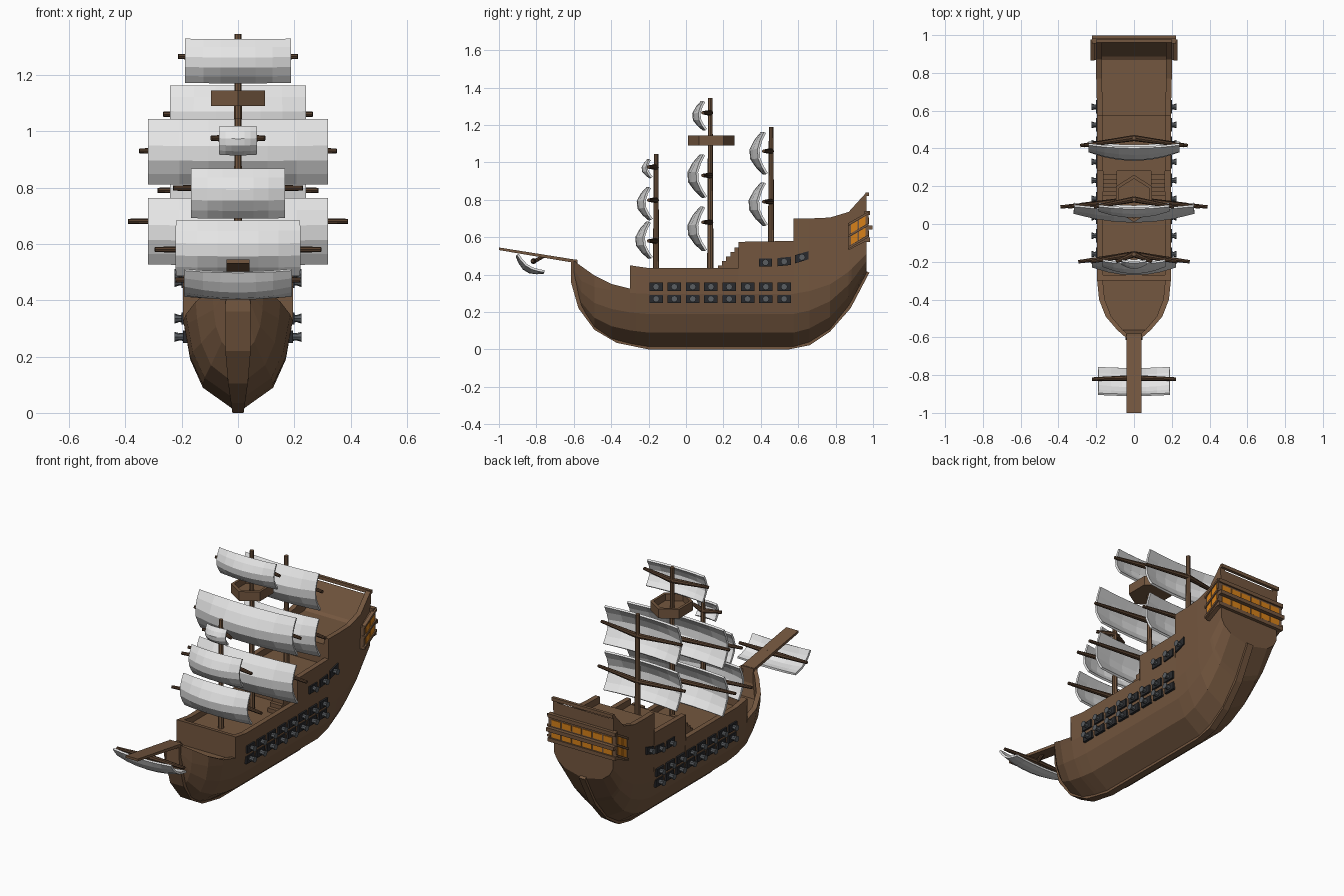
import bpy, bmesh, math
from mathutils import Vector, Matrix

if "Cube" in bpy.data.objects:
    bpy.data.objects.remove(bpy.data.objects["Cube"])

def material(name, rgb):
    m = bpy.data.materials.new(name)
    m.diffuse_color = (*rgb, 1)
    m.use_nodes = True
    m.node_tree.nodes["Principled BSDF"].inputs["Base Color"].default_value = m.diffuse_color
    return m

WOOD = material("brown wood", (0.175, 0.095, 0.05))
DARK = material("dark wood", (0.09, 0.048, 0.026))
SAIL = material("sail cloth", (0.78, 0.78, 0.78))
IRON = material("cannon iron", (0.10, 0.11, 0.12))
PORT = material("gun port black", (0.022, 0.023, 0.026))
GLOW = material("window orange", (0.68, 0.22, 0.01))

def finish(bm, name, mat):
    bmesh.ops.recalc_face_normals(bm, faces=bm.faces)
    me = bpy.data.meshes.new(name)
    bm.to_mesh(me)
    bm.free()
    me.materials.append(mat)
    ob = bpy.data.objects.new(name, me)
    bpy.context.collection.objects.link(ob)
    return ob

def loft(name, rings, mat):
    """Skin a row of closed rings and cap both ends."""
    bm = bmesh.new()
    rows = [[bm.verts.new(p) for p in r] for r in rings]
    n = len(rows[0])
    for a, b in zip(rows, rows[1:]):
        for i in range(n):
            bm.faces.new((a[i], a[(i + 1) % n], b[(i + 1) % n], b[i]))
    bm.faces.new(rows[0])
    bm.faces.new(rows[-1])
    bmesh.ops.remove_doubles(bm, verts=bm.verts, dist=1e-5)
    return finish(bm, name, mat)

def box(name, x, y, z, mat):
    return loft(name, [[(a, y[0], z[0]), (a, y[1], z[0]), (a, y[1], z[1]), (a, y[0], z[1])] for a in x], mat)

def prism(name, profile, x0, x1, mat):
    return loft(name, [[(x, y, z) for y, z in profile] for x in (x0, x1)], mat)

def rod(name, p0, p1, r0, r1, mat, sides=8):
    p0, p1 = Vector(p0), Vector(p1)
    d = p1 - p0
    bm = bmesh.new()
    rot = d.to_track_quat('Z', 'Y').to_matrix().to_4x4()
    bmesh.ops.create_cone(bm, cap_ends=True, segments=sides, radius1=r0, radius2=r1, depth=d.length,
                          matrix=Matrix.Translation((p0 + p1) / 2) @ rot)
    return finish(bm, name, mat)

# Hull: stations of (y, keel z, half width, section height, rail z, deck z); repeated y makes a step
stations = [
    (-.60, .36, .045, .46, .475, .44), (-.56, .21, .09, .44, .445, .31),
    (-.49, .11, .15, .44, .395, .31), (-.40, .055, .185, .44, .35, .31),
    (-.30, .03, .195, .43, .325, .31), (-.30, .03, .195, .43, .45, .45),
    (-.27, .025, .195, .43, .445, .445), (-.27, .025, .195, .43, .445, .40),
    (-.20, .015, .195, .43, .435, .40), (.28, .015, .195, .43, .435, .40),
    (.28, .015, .195, .43, .575, .54), (.575, .015, .195, .43, .58, .54),
    (.575, .015, .195, .43, .70, .66), (.66, .04, .197, .44, .70, .66),
    (.77, .11, .2, .46, .705, .66), (.87, .235, .2, .50, .735, .66),
    (.885, .26, .2, .51, .752, .67), (.965, .41, .2, .56, .84, .81)]
rings = []
for y, k, w, ref, rail, deck in stations:
    half = [(min(.02, w), k)] + [(w * a, k + (ref - k) * f) for a, f in ((.64, .18), (.87, .42), (.97, .68))]
    half += [(w, rail), (w - .03, rail), (w - .03, deck)]
    rings.append([(x, y, z) for x, z in half] + [(-x, y, z) for x, z in reversed(half)])
loft("hull", rings, WOOD)

# Keel and stem strip following the bottom outline
path = [(-.615, .48, .04), (-.615, .36, .045), (-.575, .22, .045), (-.49, .105, .035), (-.37, .035, .025),
        (-.2, 0, .02), (.55, 0, .02), (.66, .022, .02), (.77, .095, .02), (.88, .22, .02), (.98, .41, .02)]
rings = []
for i, (y, z, w) in enumerate(path):
    a, b = path[max(i - 1, 0)], path[min(i + 1, len(path) - 1)]
    t = Vector((b[0] - a[0], b[1] - a[1])).normalized() * .032
    iy, iz = y - t.y, z + t.x
    rings.append([(-w, y, z), (w, y, z), (w, iy, iz), (-w, iy, iz)])
loft("keel", rings, WOOD)

# Bowsprit plank
prism("bowsprit", [(-1, .545), (-1, .531), (-.58, .46), (-.58, .478)], -.04, .04, WOOD)

# Stairs on both sides from main deck to quarter deck
for s in (-1, 1):
    prof = [(.28, .40), (.15, .40)]
    for i in range(6):
        y, z = .15 + i * .0217, .40 + (i + 1) * .024
        prof += [(y, z), (y + .0217, z)]
    prism("stairs", prof, s * .09, s * .165, WOOD)

# Stern gallery with ledges and orange windows
prism("stern_gallery", [(.868, .53), (.975, .585), (.975, .73), (.868, .66)], -.222, .222, WOOD)
for z, y in ((.575, .984), (.640, .998), (.718, .984)):
    box("gallery_ledge", (-.222, .222), (.955, y), (z, z + .022), WOOD)
for z0 in (.60, .67):
    for i in range(6):
        x = (i - 2.5) * .068
        box("stern_window", (x - .029, x + .029), (.972, .979), (z0 + .001, z0 + .036), GLOW)
box("transom_rail", (-.2, .2), (.96, .978), (.82, .84), WOOD)
for s in (-1, 1):
    for dz in (0, .062):
        for y0, y1 in ((.882, .917), (.925, .96)):
            z0, z1 = (.552 + dz + (y - .87) * .6 for y in (y0, y1))
            prism("side_window", [(y0, z0), (y1, z1), (y1, z1 + .045), (y0, z0 + .045)], s * .218, s * .226, GLOW)
    for dz in (-.016, .046, .108):
        z0, z1 = .552 + dz + .0, .552 + dz + .064
        prism("side_window_frame", [(.866, z0), (.977, z1), (.977, z1 + .014), (.866, z0 + .014)],
              s * .21, s * .231, WOOD)

# Cannons in their ports
guns = [(-.16 + i * .0978, z, 0) for i in range(8) for z in (.27, .335)]
guns += [(.425, .465, 0), (.525, .47, .1), (.62, .493, .3)]
for s in (-1, 1):
    for y, z, t in guns:
        x = .188 if z < .3 else .194
        c, n = .036, .022
        prism("gun_port", [(y - c, z - n - c * t), (y + c, z - n + c * t), (y + c, z + n + c * t),
                           (y - c, z + n - c * t)], s * (x - .012), s * (x + .007), PORT)
        rod("cannon", (s * .18, y, z), (s * .215, y, z), .016, .012, IRON)
        rod("cannon_muzzle", (s * .212, y, z), (s * .225, y, z), .014, .018, IRON)

# Sails: bulging cloth between a top and a bottom edge given as (y, z)
def sail(name, top, bottom, w, depth):
    top, bottom = Vector(top), Vector(bottom)
    d = (bottom - top).normalized()
    out = Vector((d.y, -d.x))
    us, vs = (-1, -.65, -.33, 0, .33, .65, 1), (0, .18, .4, .62, .83, 1)
    bm = bmesh.new()
    grid = []
    for v in vs:
        row = []
        for u in us:
            k = depth * (math.sin(math.pi * v) * (1 - .4 * u * u) * .8 + .2 * (1 - u * u))
            p = top.lerp(bottom, v) + out * k
            row.append(bm.verts.new((u * w, p.x, p.y)))
        grid.append(row)
    for a, b in zip(grid, grid[1:]):
        for i in range(len(us) - 1):
            bm.faces.new((a[i], a[i + 1], b[i + 1], b[i]))
    ob = finish(bm, name, SAIL)
    m = ob.modifiers.new("thickness", 'SOLIDIFY')
    m.thickness = .012
    m.offset = 0

def yard(y, z, w, back=.04):
    for s in (-1, 1):
        rod("yard", (0, y, z), (s * w, y - back, z), .016, .009, DARK)

# Masts: (name, y, base, top, [(sail bottom, sail top, half width, yard z, yard half length, depth)])
masts = [
    ("fore", -.16, .40, 1.045, [(.49, .68, .22, .58, .295, .08), (.695, .865, .165, .798, .23, .072),
                                (.92, 1.015, .065, .975, .095, .045)]),
    ("main", .13, .40, 1.345, [(.53, .76, .318, .68, .39, .092), (.815, 1.04, .318, .93, .35, .092),
                               (1.175, 1.325, .187, 1.265, .212, .065)]),
    ("mizzen", .455, .54, 1.19, [(.665, .89, .24, .79, .285, .09), (.94, 1.16, .24, 1.06, .265, .085)])]
for name, y, z0, z1, sails in masts:
    rod(name + "_mast", (0, y, z0), (0, y, z1), .017, .012, WOOD)
    for zb, zt, w, zy, wy, depth in sails:
        yard(y, zy, wy)
        sail(name + "_sail", (y - .033, zt), (y - .022, zb), w, depth)

# Sail slung under the bowsprit
sail("bowsprit_sail", (-.90, .508), (-.757, .418), .19, .05)
yard(-.815, .472, .222, .006)
rod("bowsprit_strut", (0, -.76, .50), (0, -.82, .465), .01, .01, DARK)

# Crow's nest: open six-sided tub
outline = [(0, -.125), (.095, -.065), (.095, .065), (0, .125), (-.095, .065), (-.095, -.065)]
rings = [[(x * k, .135 + y * k, z) for x, y in outline] for k, z in ((1, 1.09), (1, 1.145), (.84, 1.145), (.84, 1.105))]
loft("crows_nest", rings, WOOD)
